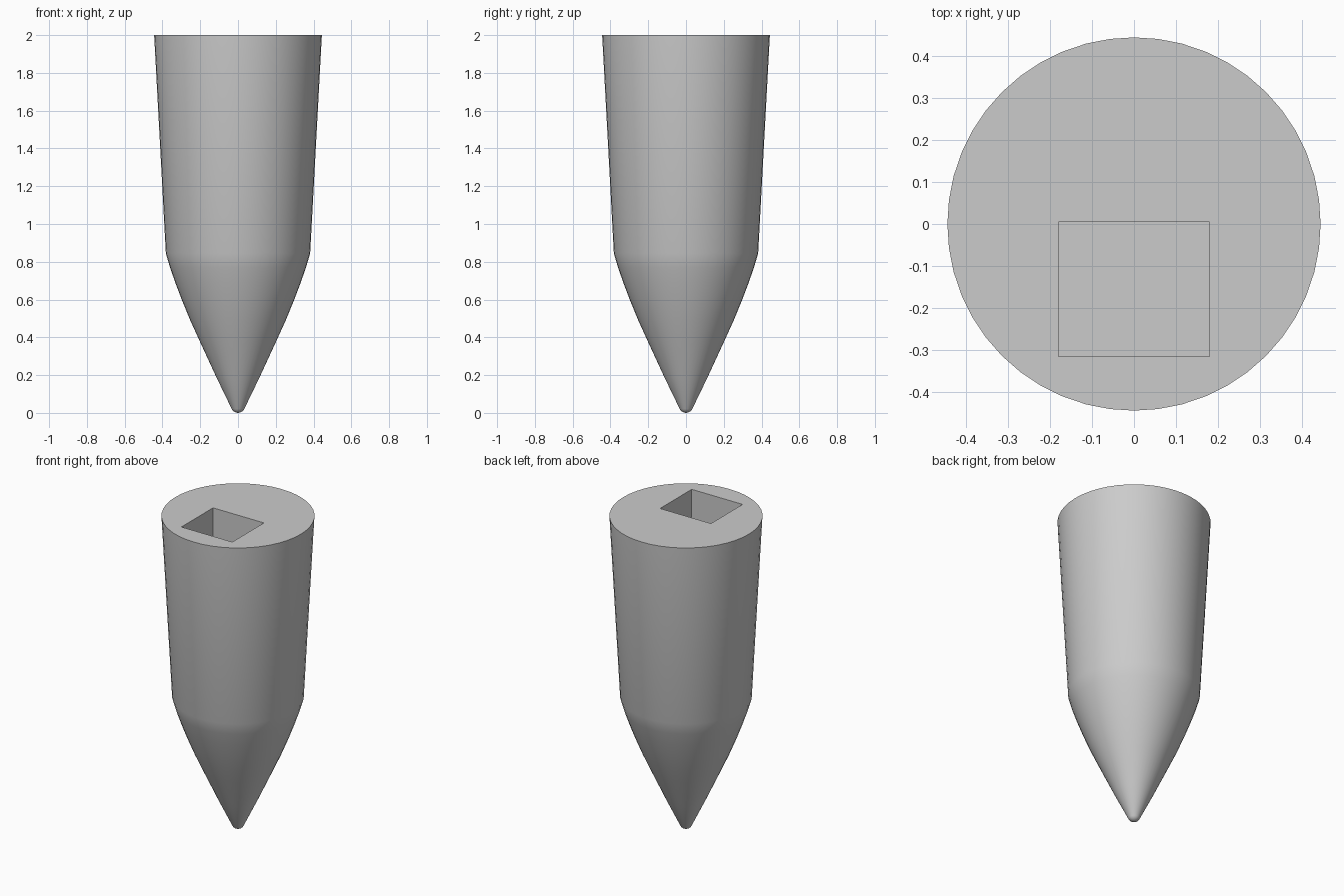
import bpy
import bmesh
import math
from mathutils import Matrix

default = bpy.data.objects.get("Cube")
if default:
    bpy.data.objects.remove(default, do_unlink=True)

SIDES = 48
TOP = 2.0
SOCKET_DEPTH = 0.6

# Matte grey
grey = bpy.data.materials.new("matte grey")
grey.use_nodes = True
colour = (0.6, 0.6, 0.6, 1)
grey.diffuse_color = colour
grey.node_tree.nodes["Principled BSDF"].inputs["Base Color"].default_value = colour


def make_object(name, bm):
    bmesh.ops.recalc_face_normals(bm, faces=bm.faces)
    mesh = bpy.data.meshes.new(name)
    bm.to_mesh(mesh)
    bm.free()
    mesh.materials.append(grey)
    obj = bpy.data.objects.new(name, mesh)
    bpy.context.collection.objects.link(obj)
    return obj


# Spike body: rounded tip, curved nose, slightly flared shaft
tip = [(0.037 * math.sin(a), 0.037 * (1 - math.cos(a)))
       for a in (math.radians(d) for d in (18, 36, 52, 64))]
nose = [(0.115, 0.19), (0.205, 0.385), (0.255, 0.495), (0.3, 0.605),
        (0.332, 0.69), (0.36, 0.77), (0.382, 0.845)]
profile = tip + nose + [(0.444, TOP)]

bm = bmesh.new()
rings = []
for r, z in profile:
    angles = [math.tau * i / SIDES for i in range(SIDES)]
    rings.append([bm.verts.new((r * math.cos(a), r * math.sin(a), z)) for a in angles])
for low, high in zip(rings, rings[1:]):
    for i in range(SIDES):
        j = (i + 1) % SIDES
        bm.faces.new((low[i], low[j], high[j], high[i]))
point = bm.verts.new((0, 0, 0))
for i in range(SIDES):
    bm.faces.new((point, rings[0][(i + 1) % SIDES], rings[0][i]))
bm.faces.new(rings[-1])
body = make_object("spike_body", bm)

# Rectangular socket sunk into the top, off centre towards the front
bm = bmesh.new()
bmesh.ops.create_cube(bm, size=1, matrix=Matrix.Translation((0, -0.155, TOP))
                      @ Matrix.Diagonal((0.36, 0.32, 2 * SOCKET_DEPTH, 1)))
cutter = make_object("socket_cutter", bm)
cutter.hide_render = True

cut = body.modifiers.new("socket", "BOOLEAN")
cut.operation = "DIFFERENCE"
cut.solver = "EXACT"
cut.object = cutter
bpy.ops.object.select_all(action="DESELECT")
body.select_set(True)
bpy.context.view_layer.objects.active = body
bpy.ops.object.modifier_apply(modifier=cut.name)
bpy.data.objects.remove(cutter, do_unlink=True)

# Smooth sides with crisp rim and socket edges
bpy.ops.object.shade_smooth_by_angle(angle=math.radians(30))
